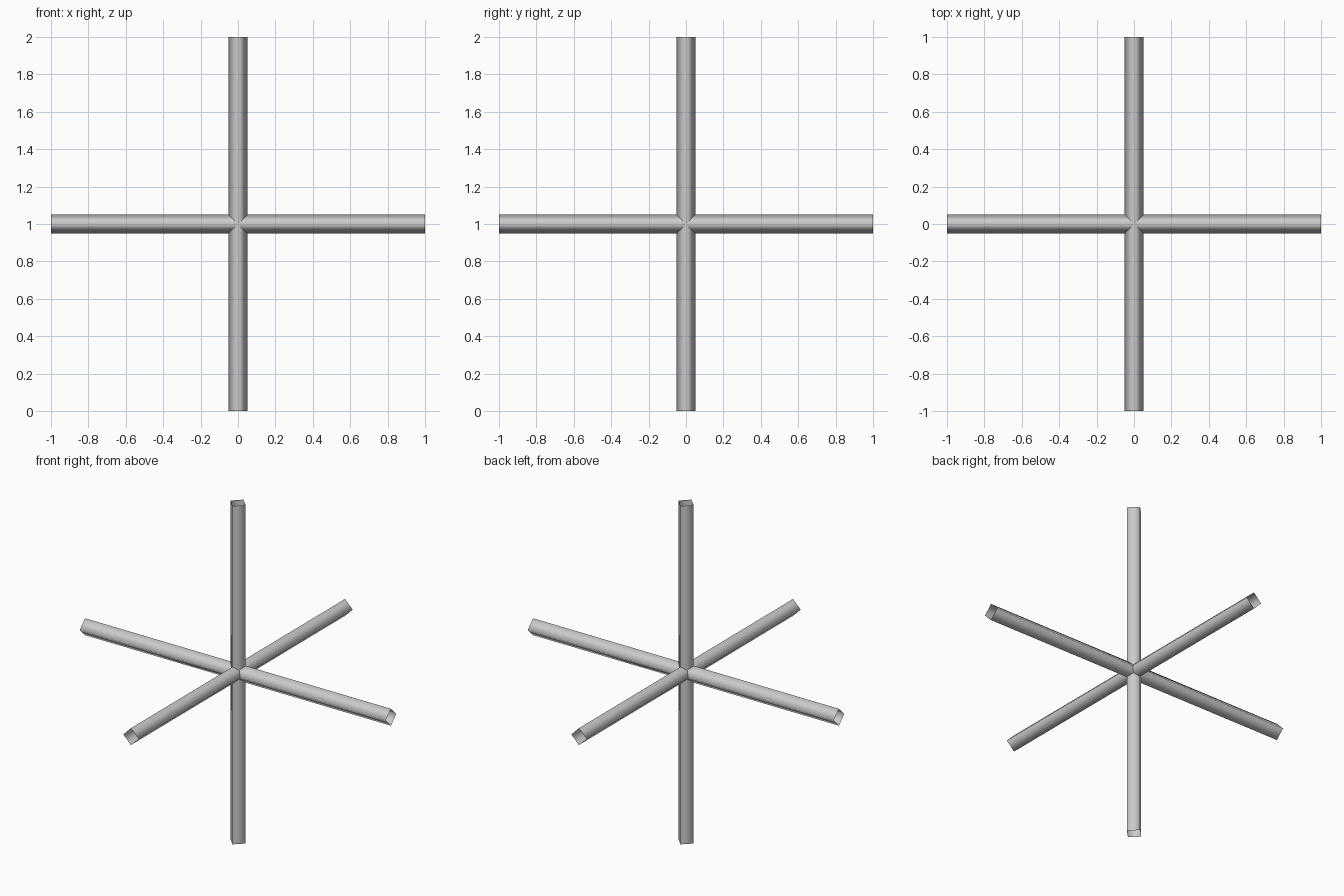
import bpy
from math import pi

if "Cube" in bpy.data.objects:
    bpy.data.objects.remove(bpy.data.objects["Cube"])

# Three open-ended, four-sided tubes crossing at one centre point
def tube(name, rotation):
    bpy.ops.mesh.primitive_cylinder_add(
        vertices=4, radius=0.05, depth=2, end_fill_type='NOTHING',
        location=(0, 0, 1), rotation=rotation)
    obj = bpy.context.object
    obj.name = name
    bpy.ops.object.shade_smooth()
    return obj

# Diamond section: ridges lie on the axes
tube("upright_bar", (0, 0, 0))
tube("side_to_side_bar", (0, pi / 2, 0))
tube("front_to_back_bar", (pi / 2, 0, 0))
